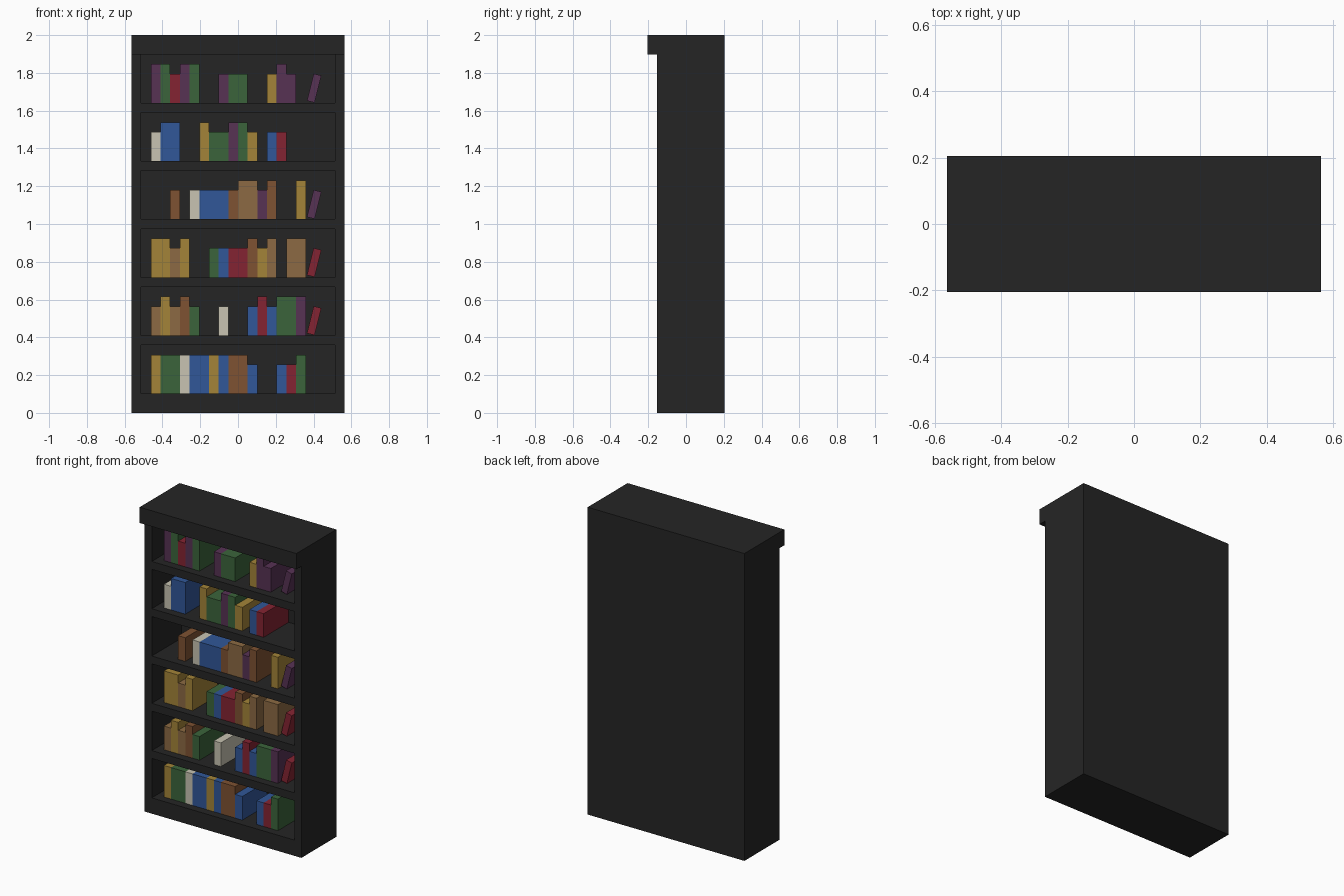
import bpy, math
from mathutils import Matrix, Vector

if "Cube" in bpy.data.objects:
    bpy.data.objects.remove(bpy.data.objects["Cube"])

U = 2 / 39  # the whole model sits on a grid of 39 units in height


def srgb(r, g, b):
    lin = [((c / 255 + 0.055) / 1.055) ** 2.4 if c > 10 else c / 255 / 12.92 for c in (r, g, b)]
    return (*lin, 1)


def material(name, rgb):
    m = bpy.data.materials.new(name)
    m.diffuse_color = srgb(*rgb)
    m.use_nodes = True
    m.node_tree.nodes["Principled BSDF"].inputs["Base Color"].default_value = m.diffuse_color
    return m


CASE = material("black_wood", (37, 37, 37))
COVERS = {
    "p": material("purple_cover", (87, 50, 84)),
    "g": material("green_cover", (59, 100, 59)),
    "r": material("red_cover", (132, 36, 50)),
    "y": material("yellow_cover", (164, 132, 56)),
    "w": material("cream_cover", (200, 196, 178)),
    "b": material("blue_cover", (49, 87, 152)),
    "n": material("brown_cover", (126, 82, 50)),
    "t": material("tan_cover", (140, 106, 67)),
}


def box(name, x, y, z, mat, lean=0):
    """Box from (min, max) ranges in grid units, optionally leaning in the xz plane."""
    size = Vector((x[1] - x[0], y[1] - y[0], z[1] - z[0])) * U
    mid = Vector((sum(x), sum(y), sum(z))) * U / 2
    bpy.ops.mesh.primitive_cube_add(size=1)
    ob = bpy.context.object
    ob.name = name
    ob.data.transform(Matrix.Translation(mid) @ Matrix.Rotation(lean, 4, "Y") @ Matrix.Diagonal((*size, 1)))
    ob.data.materials.append(mat)
    return ob


# Cabinet
box("left_side", (-11, -10), (-3, 4), (0, 37), CASE)
box("right_side", (10, 11), (-3, 4), (0, 37), CASE)
box("back_panel", (-10, 10), (3, 4), (0, 37), CASE)
box("base", (-10, 10), (-3, 3), (0, 2), CASE)
box("crown", (-11, 11), (-4, 4), (37, 39), CASE)
for i in range(1, 6):
    box(f"shelf_{i}", (-10, 10), (-3, 3), (1 + 6 * i, 2 + 6 * i), CASE)

# Books, bottom row first: letter = colour, capital = tall, space = gap;
# second entry = colour of the leaning book
ROWS = [
    ("YGGWBBYBNNb  brG", ""),
    ("tYtNg  w  bRbGGP", "r"),
    ("YYtY  gbrrNyT TT", "r"),
    ("  n wbbbnTTpN  Y", "p"),
    ("wBB  YggPGy br", ""),
    ("PGrPG  pgg  yPp", "p"),
]
for row, (books, leaning) in enumerate(ROWS):
    z = 2 + 6 * row
    for i, c in enumerate(books):
        if c != " ":
            tall = 4 if c.isupper() else 3
            box(f"book_{row + 1}_{i + 1}", (i - 9, i - 8), (-2, 3), (z, z + tall), COVERS[c.lower()])
    if leaning:
        box(f"leaning_book_{row + 1}", (7.45, 8.27), (-1.5, 2.5), (z + 0.08, z + 2.96),
            COVERS[leaning], math.radians(14))
